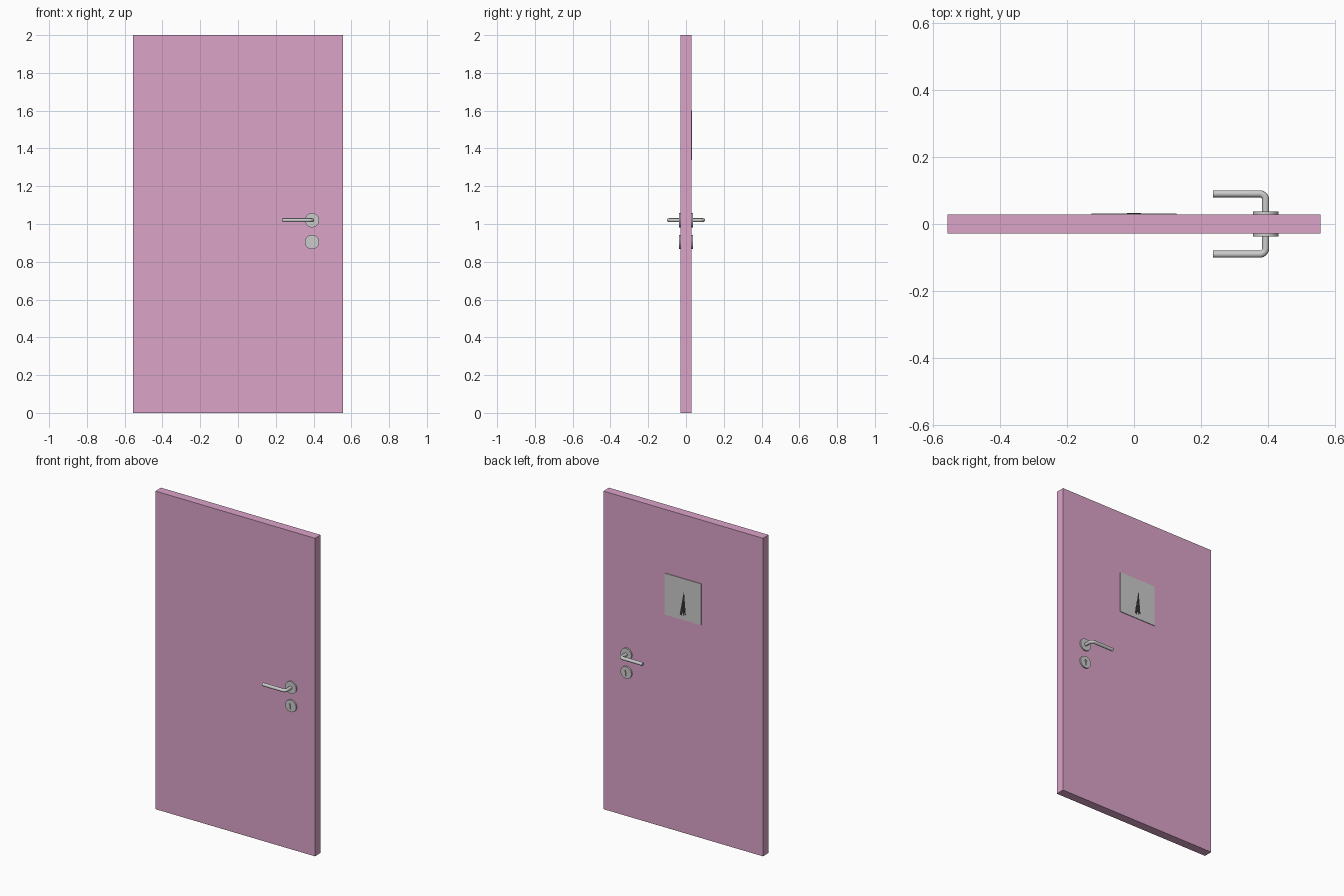
import bpy, bmesh
from math import sin, cos, pi, radians
from mathutils import Vector

if "Cube" in bpy.data.objects:
    bpy.data.objects.remove(bpy.data.objects["Cube"])

HX, HZ, LZ = 0.392, 1.02, 0.905   # handle x / handle z / lock z
FACE = 0.028                      # half thickness of the door


def material(name, rgb):
    m = bpy.data.materials.new(name)
    m.diffuse_color = (*rgb, 1)
    m.use_nodes = True
    m.node_tree.nodes["Principled BSDF"].inputs["Base Color"].default_value = m.diffuse_color
    return m


def add(name, bm, mat=None):
    bmesh.ops.recalc_face_normals(bm, faces=bm.faces)
    me = bpy.data.meshes.new(name)
    bm.to_mesh(me)
    bm.free()
    ob = bpy.data.objects.new(name, me)
    bpy.context.collection.objects.link(ob)
    if mat:
        me.materials.append(mat)
    return ob


def prism(name, outline, y0, y1, mat=None):
    """Extrude an (x, z) outline from y0 to y1."""
    bm = bmesh.new()
    face = bm.faces.new([bm.verts.new((x, y0, z)) for x, z in outline])
    ext = bmesh.ops.extrude_face_region(bm, geom=[face])['geom']
    bmesh.ops.translate(bm, vec=(0, y1 - y0, 0),
                        verts=[v for v in ext if isinstance(v, bmesh.types.BMVert)])
    return add(name, bm, mat)


def rect(x0, x1, z0, z1):
    return [(x0, z0), (x1, z0), (x1, z1), (x0, z1)]


def circle(x, z, r, n=32):
    return [(x + r * cos(2 * pi * i / n), z + r * sin(2 * pi * i / n)) for i in range(n)]


def smooth(ob):
    bpy.ops.object.select_all(action='DESELECT')
    ob.select_set(True)
    bpy.context.view_layer.objects.active = ob
    bpy.ops.object.shade_smooth_by_angle(angle=radians(35))


def rod(name, path, r, n=16):
    """Sweep a round section along a path lying in the xy plane."""
    bm = bmesh.new()
    pts = [Vector(p) for p in path]
    rings = []
    for i, p in enumerate(pts):
        t = (pts[min(i + 1, len(pts) - 1)] - pts[max(i - 1, 0)]).normalized()
        side = t.cross(Vector((0, 0, 1)))
        rings.append([bm.verts.new(p + side * r * cos(2 * pi * k / n)
                                   + Vector((0, 0, r * sin(2 * pi * k / n))))
                      for k in range(n)])
    for a, b in zip(rings, rings[1:]):
        for k in range(n):
            bm.faces.new((a[k], a[(k + 1) % n], b[(k + 1) % n], b[k]))
    bm.faces.new(rings[0])
    bm.faces.new(rings[-1])
    return add(name, bm)


pink = material("door_pink", (0.71, 0.37, 0.58))
dark = material("sign_dark", (0.03, 0.03, 0.03))

# Door slab
prism("door_slab", rect(-0.555, 0.555, 0, 2), -FACE, FACE, pink)

# Hardware on both faces
for side, s in (("front", -1), ("back", 1)):
    # Round cover plates
    smooth(prism(f"{side}_handle_rosette", circle(HX, HZ, 0.038), s * FACE, s * 0.037))
    lock = prism(f"{side}_lock_rosette", circle(HX, LZ, 0.038), s * FACE, s * 0.037)

    # Keyhole: round top and narrow slot, cut into the lock plate
    arc = [(HX + 0.008 * sin(a), LZ + 0.008 + 0.008 * cos(a))
           for a in (radians(-150 + 300 * i / 14) for i in range(15))]
    key = prism(f"{side}_keyhole_cutter",
                arc + [(HX + 0.004, LZ - 0.02), (HX - 0.004, LZ - 0.02)],
                s * 0.031, s * 0.045)
    key.hide_render = True
    key.hide_set(True)
    cut = lock.modifiers.new("keyhole", 'BOOLEAN')
    cut.operation, cut.solver, cut.object = 'DIFFERENCE', 'EXACT', key
    smooth(lock)

    # Bent lever
    bend = [(HX - 0.018 + 0.018 * cos(a), s * (0.072 + 0.018 * sin(a)), HZ)
            for a in (pi / 2 * i / 8 for i in range(9))]
    smooth(rod(f"{side}_lever", [(HX, s * FACE, HZ)] + bend + [(0.236, s * 0.09, HZ)], 0.0105))

# Sign plate on the back with a tapering dark mark and two short feet
prism("sign_plate", rect(-0.127, 0.127, 1.34, 1.6), FACE, 0.032)
mark = [(-0.008, 1.52), (-0.021, 1.375), (-0.013, 1.375), (-0.011, 1.395),
        (-0.006, 1.365), (0.000, 1.39), (0.006, 1.365), (0.021, 1.37)]
prism("sign_mark", mark, 0.0318, 0.0325, dark)
